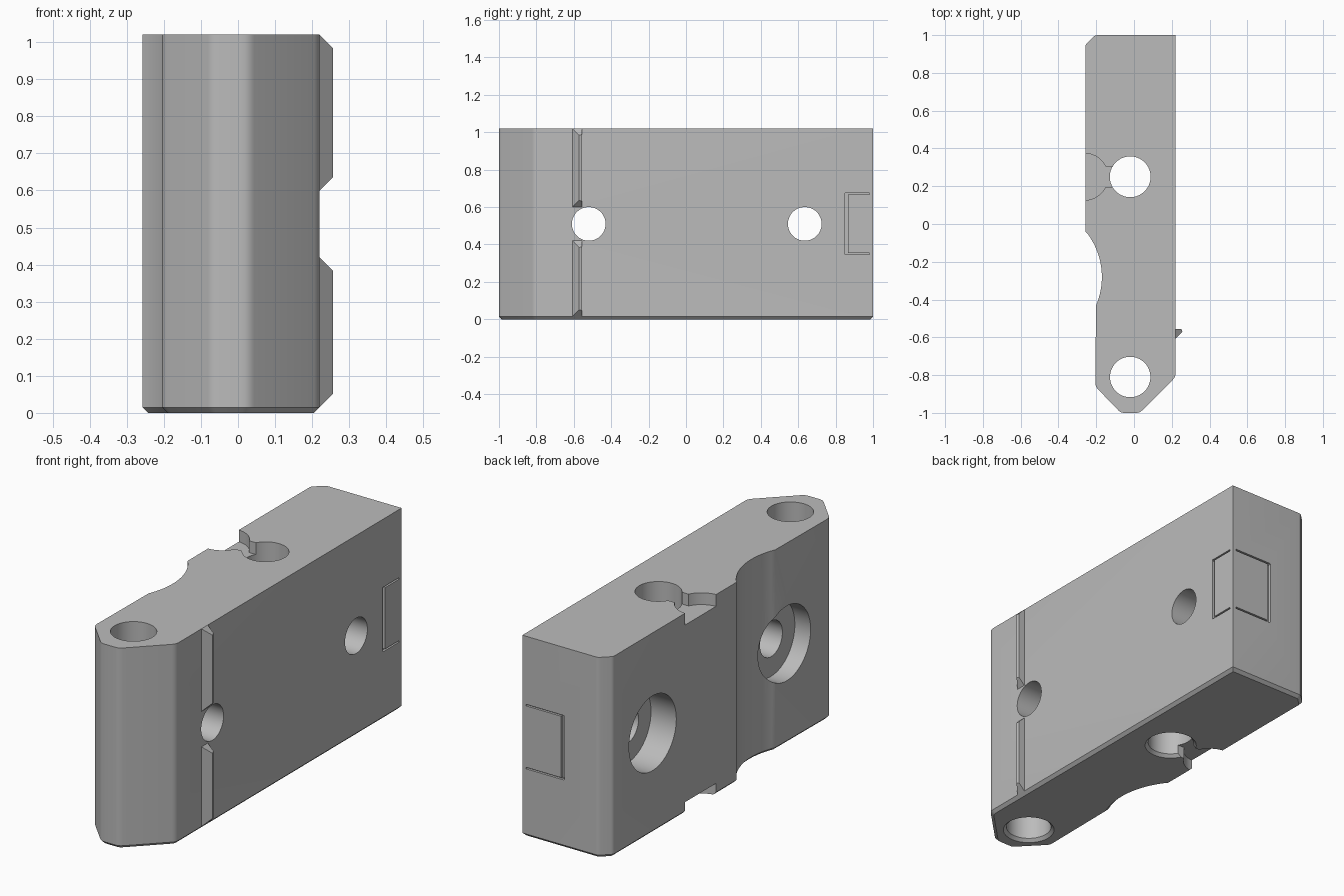
import bpy, bmesh, math
from mathutils import Vector, Matrix

cube = bpy.data.objects.get("Cube")
if cube:
    bpy.data.objects.remove(cube, do_unlink=True)

HEIGHT = 1.02
SIDE = 0.22        # x of the flat left side
MID = HEIGHT / 2

grey = bpy.data.materials.new("plain grey")
grey.use_nodes = True
grey.diffuse_color = (0.5, 0.5, 0.5, 1)
grey.node_tree.nodes["Principled BSDF"].inputs["Base Color"].default_value = (0.5, 0.5, 0.5, 1)


def make_object(name, bm):
    bmesh.ops.recalc_face_normals(bm, faces=bm.faces)
    mesh = bpy.data.meshes.new(name)
    bm.to_mesh(mesh)
    bm.free()
    mesh.materials.append(grey)
    obj = bpy.data.objects.new(name, mesh)
    bpy.context.collection.objects.link(obj)
    return obj


def fillet(before, corner, after, reach=0.02, steps=4):
    """Round a corner with a short quadratic curve."""
    c = Vector(corner)
    a = c + (Vector(before) - c).normalized() * reach
    b = c + (Vector(after) - c).normalized() * reach
    ts = [i / steps for i in range(steps + 1)]
    return [a * (1 - t) ** 2 + c * 2 * t * (1 - t) + b * t * t for t in ts]


def lathe(name, rings, matrix, sides=64):
    """Closed solid of revolution from (radius, height) rings along local z."""
    bm = bmesh.new()
    loops = [[bm.verts.new((r * math.cos(2 * math.pi * i / sides),
                            r * math.sin(2 * math.pi * i / sides), h))
              for i in range(sides)] for r, h in rings]
    for low, high in zip(loops, loops[1:]):
        for i in range(sides):
            j = (i + 1) % sides
            bm.faces.new((low[i], low[j], high[j], high[i]))
    bm.faces.new(loops[0])
    bm.faces.new(loops[-1])
    bm.transform(matrix)
    return make_object(name, bm)


def box(name, low, high):
    bm = bmesh.new()
    bmesh.ops.create_cube(bm, size=1)
    low, high = Vector(low), Vector(high)
    bm.transform(Matrix.Translation((low + high) / 2) @ Matrix.Diagonal((*(high - low), 1)))
    return make_object(name, bm)


# Body outline: angled nose, scooped right side, chamfered back corner
nose = [(SIDE, -0.81), (0.03, -1), (-0.07, -1), (-0.205, -0.86)]
ends = [(SIDE, 1)] + nose + [(-0.205, -0.43)]
outline = [Vector((SIDE, 1))]
for before, corner, after in zip(ends, ends[1:], ends[2:]):
    outline += fillet(before, corner, after)
scoop_radius, scoop_y, scoop_x = 0.381, -0.28, -0.551
start, stop = math.asin(-0.15 / scoop_radius), math.asin(0.24 / scoop_radius)
for i in range(21):
    a = start + (stop - start) * i / 20
    outline.append(Vector((scoop_x + scoop_radius * math.cos(a),
                           scoop_y + scoop_radius * math.sin(a))))
outline[-1].x = -0.257
back = [(-0.257, 0), (-0.257, 0.95), (-0.205, 1), (SIDE, 1)]
for before, corner, after in zip(back, back[1:], back[2:]):
    outline += fillet(before, corner, after, 0.012)

bm = bmesh.new()
base = bm.faces.new([bm.verts.new((p.x, p.y, 0)) for p in outline])
extruded = bmesh.ops.extrude_face_region(bm, geom=[base], use_keep_orig=True)["geom"]
bmesh.ops.translate(bm, vec=(0, 0, HEIGHT),
                    verts=[g for g in extruded if isinstance(g, bmesh.types.BMVert)])
bmesh.ops.recalc_face_normals(bm, faces=bm.faces)
bottom_edges = [e for e in bm.edges if all(v.co.z < 0.001 for v in e.verts)]
bmesh.ops.bevel(bm, geom=bottom_edges, offset=0.015, segments=1, affect='EDGES')
body = make_object("body_block", bm)

cutters = []

# Upright holes, flared at the bottom
for y, r in ((0.25, 0.108), (-0.81, 0.107)):
    cutters.append(lathe("upright_hole", [(r + 0.02, -0.005), (r, 0.015), (r, 1.1)],
                         Matrix.Translation((-0.02, y, 0))))

# Cross holes with wide counterbores on the right side
to_x = Matrix.Rotation(math.pi / 2, 4, 'Y')
for y in (-0.52, 0.635):
    cutters.append(lathe("cross_hole", [(0.19, -0.4), (0.19, -0.115), (0.09, -0.115), (0.09, 0.4)],
                         Matrix.Translation((0, y, MID)) @ to_x))

# Shallow round notch and channel into the hole, at the top and bottom
for low, high in ((-0.1, 0.06), (HEIGHT - 0.06, HEIGHT + 0.1)):
    cutters.append(lathe("notch", [(0.124, low), (0.124, high)],
                         Matrix.Translation((-0.262, 0.25, 0))))
    cutters.append(box("notch_channel", (-0.2, 0.195, low), (-0.05, 0.305, high)))

# Thin grooves outlining a panel around the back left corner
LOW, HIGH = 0.35, 0.67
cutters.append(box("side_groove", (SIDE - 0.015, 0.847, LOW), (0.3, 0.865, HIGH)))
cutters.append(box("back_groove", (-0.016, 0.985, LOW), (0.002, 1.1, HIGH)))
for z in (LOW, HIGH):
    cutters.append(box("side_line", (SIDE - 0.012, 0.85, z - 0.004), (0.3, 0.98, z + 0.004)))
    cutters.append(box("back_line", (-0.013, 0.988, z - 0.004), (0.2, 1.1, z + 0.004)))

for cutter in cutters:
    cutter.hide_render = True
    cut = body.modifiers.new(cutter.name, 'BOOLEAN')
    cut.operation = 'DIFFERENCE'
    cut.solver = 'EXACT'
    cut.object = cutter

# Bake the cuts, then drop the cutters
depsgraph = bpy.context.evaluated_depsgraph_get()
depsgraph.update()
carved = bpy.data.meshes.new_from_object(body.evaluated_get(depsgraph))
body.modifiers.clear()
body.data = carved
for cutter in cutters:
    bpy.data.objects.remove(cutter, do_unlink=True)

# Two ridges on the left side with sloped ends
section = [(SIDE - 0.01, -0.608), (SIDE, -0.608), (0.256, -0.572),
           (0.252, -0.557), (SIDE, -0.557), (SIDE - 0.01, -0.557)]
parts = [body]
for name, low, high in (("lower_ridge", 0.015, 0.42), ("upper_ridge", 0.6, HEIGHT)):
    bm = bmesh.new()
    rings = []
    for z, way in ((low, 1), (high, -1)):
        rings.append([bm.verts.new((x, y, z + way * max(0, x - SIDE))) for x, y in section])
    count = len(section)
    for i in range(count):
        j = (i + 1) % count
        bm.faces.new((rings[0][i], rings[0][j], rings[1][j], rings[1][i]))
    for ring in rings:
        bm.faces.new(ring)
    bmesh.ops.triangulate(bm, faces=[f for f in bm.faces if len(f.verts) > 4])
    parts.append(make_object(name, bm))

# Smooth curved walls, keep the edges crisp
bpy.ops.object.select_all(action='DESELECT')
for part in parts:
    part.select_set(True)
bpy.context.view_layer.objects.active = body
bpy.ops.object.shade_smooth_by_angle(angle=math.radians(25))
